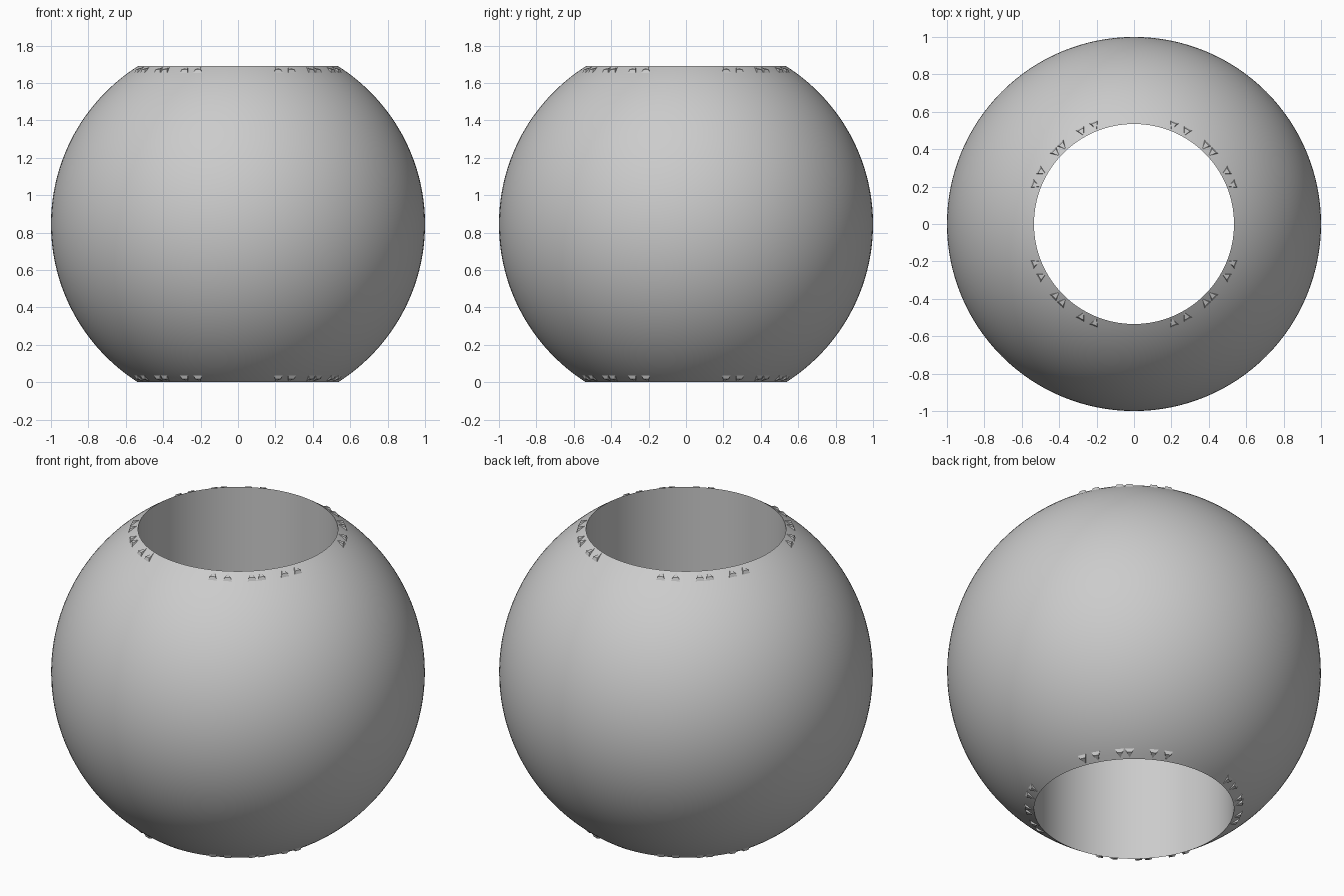
import bpy, bmesh, math
from mathutils import Matrix, Vector

default = bpy.data.objects.get("Cube")
if default:
    bpy.data.objects.remove(default, do_unlink=True)

HALF = 0.845                       # half height, also the centre height
HOLE = math.sqrt(1 - HALF ** 2)    # bore radius
SEGMENTS, RINGS = 128, 64

grey = bpy.data.materials.new("plain grey")
grey.use_nodes = True
colour = (0.6, 0.6, 0.6, 1)
grey.diffuse_color = colour
grey.node_tree.nodes["Principled BSDF"].inputs["Base Color"].default_value = colour


def finish(name, bm):
    bmesh.ops.recalc_face_normals(bm, faces=bm.faces)
    mesh = bpy.data.meshes.new(name)
    bm.to_mesh(mesh)
    bm.free()
    mesh.materials.append(grey)
    obj = bpy.data.objects.new(name, mesh)
    obj.location.z = HALF
    bpy.context.collection.objects.link(obj)
    return obj


# Ball with a straight bore: an arc closed by the bore wall, spun about z
bm = bmesh.new()
limit = math.asin(HALF)
angles = [limit * (2 * i / RINGS - 1) for i in range(RINGS + 1)]
arc = [bm.verts.new((math.cos(a), 0, math.sin(a))) for a in angles]
edges = [bm.edges.new((a, b)) for a, b in zip(arc, arc[1:] + arc[:1])]
bmesh.ops.spin(bm, geom=arc + edges, cent=(0, 0, 0), axis=(0, 0, 1),
               angle=math.tau, steps=SEGMENTS, use_duplicate=False)
bmesh.ops.remove_doubles(bm, verts=bm.verts, dist=0.0001)
ball = finish("bored_ball", bm)
bpy.ops.object.select_all(action="DESELECT")
ball.select_set(True)
bpy.context.view_layer.objects.active = ball
bpy.ops.object.shade_smooth_by_angle(angle=math.radians(30))


# Small faceted nibs around both rims, pointing at the bore
def on_ball(radius, side, lift):
    point = Vector((radius, side, math.sqrt(1 - radius ** 2 - side ** 2)))
    return point * (1 + lift)


def add_nib(bm, angle, end):
    turn = Matrix.Rotation(angle, 3, "Z")
    shape = [(0.542, 0, 0), (0.587, 0.024, 0), (0.587, -0.024, 0),
             (0.574, 0.016, 0.011), (0.574, -0.016, 0.011)]
    verts = []
    for item in shape:
        point = turn @ on_ball(*item)
        point.z = min(point.z, HALF) * end
        verts.append(bm.verts.new(point))
    tip, low_a, low_b, top_a, top_b = verts
    for face in ((tip, top_a, top_b), (tip, low_a, top_a), (tip, top_b, low_b),
                 (low_a, low_b, top_b, top_a), (tip, low_b, low_a)):
        bm.faces.new(face)


bm = bmesh.new()
for end in (1, -1):
    for quarter in range(4):
        for offset in (2.6, 15.5, 23.4):
            for sign in (1, -1):
                add_nib(bm, math.radians(45 + 90 * quarter + sign * offset), end)
finish("rim_nibs", bm)
